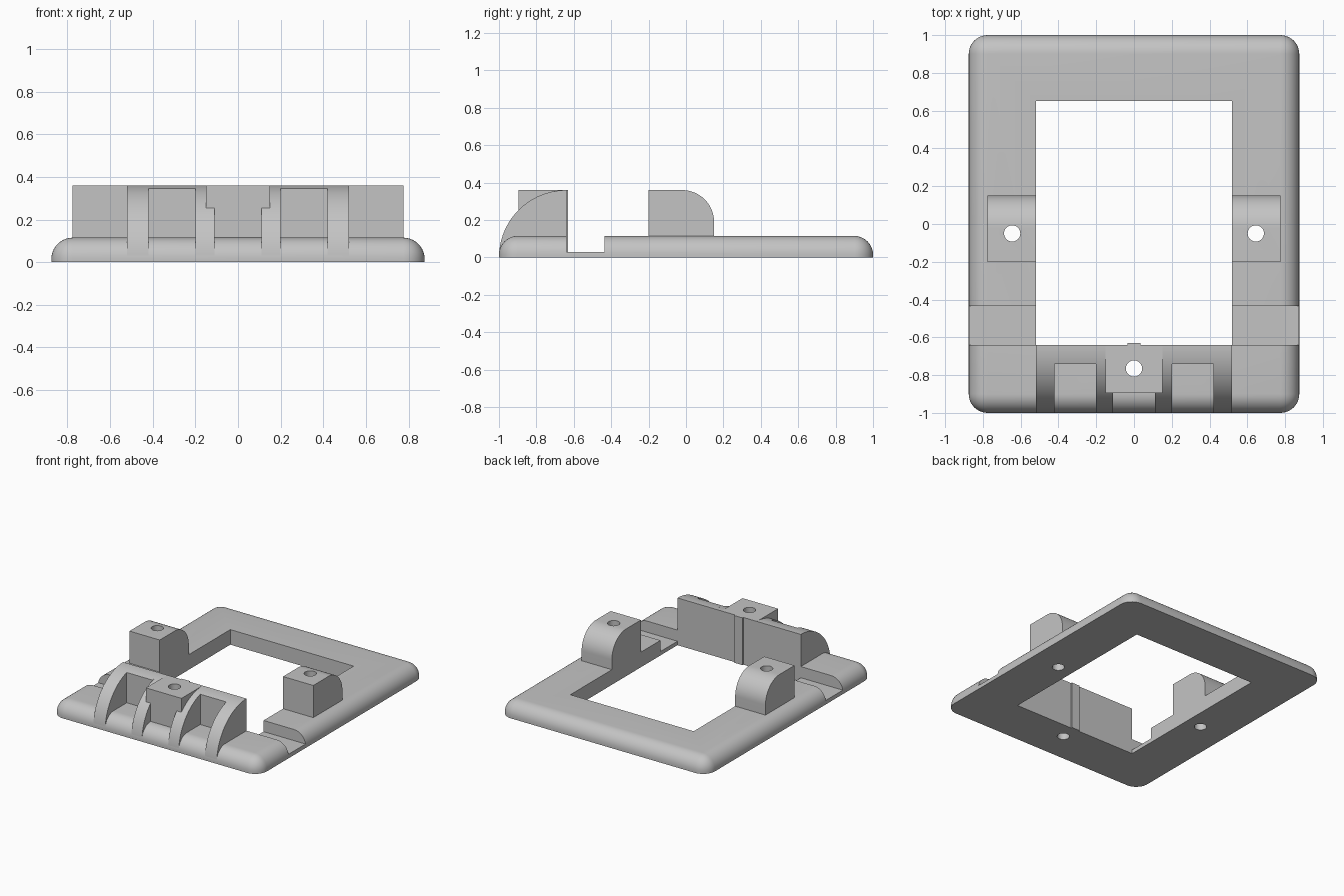
import bpy, bmesh, math
from mathutils import Matrix

cube = bpy.data.objects.get("Cube")
if cube:
    bpy.data.objects.remove(cube, do_unlink=True)

GREY = (0.55, 0.55, 0.55, 1)
grey = bpy.data.materials.new("plain grey")
grey.use_nodes = True
grey.diffuse_color = GREY
grey.node_tree.nodes["Principled BSDF"].inputs["Base Color"].default_value = GREY

HEIGHT, BASE, FILLET = 0.36, 0.115, 0.1
INNER_X, INNER_FRONT, INNER_BACK = 0.52, -0.64, 0.65


def add_object(name, bm):
    bmesh.ops.recalc_face_normals(bm, faces=bm.faces[:])
    mesh = bpy.data.meshes.new(name)
    bm.to_mesh(mesh)
    bm.free()
    mesh.materials.append(grey)
    obj = bpy.data.objects.new(name, mesh)
    bpy.context.collection.objects.link(obj)
    return obj


def box_bm(x0, x1, y0, y1, z0, z1):
    bm = bmesh.new()
    size = Matrix.Diagonal((x1 - x0, y1 - y0, z1 - z0, 1))
    place = Matrix.Translation(((x0 + x1) / 2, (y0 + y1) / 2, (z0 + z1) / 2))
    bmesh.ops.create_cube(bm, size=1, matrix=place @ size)
    return bm


def extrude_x(name, profile, x0, x1):
    """Extrude a closed (y, z) outline from x0 to x1."""
    bm = bmesh.new()
    face = bm.faces.new([bm.verts.new((x0, y, z)) for y, z in profile])
    out = bmesh.ops.extrude_face_region(bm, geom=[face])
    verts = [v for v in out["geom"] if isinstance(v, bmesh.types.BMVert)]
    bmesh.ops.translate(bm, verts=verts, vec=(x1 - x0, 0, 0))
    return add_object(name, bm)


def arc(cy, cz, r, start, end, steps=20):
    angles = [math.radians(start + (end - start) * i / steps) for i in range(steps + 1)]
    return [(cy + r * math.cos(a), cz + r * math.sin(a)) for a in angles]


def cut(obj, cutters):
    bpy.context.view_layer.objects.active = obj
    for cutter in cutters:
        mod = obj.modifiers.new("cut", 'BOOLEAN')
        mod.operation, mod.solver, mod.object = 'DIFFERENCE', 'EXACT', cutter
        bpy.ops.object.modifier_apply(modifier=mod.name)


# Cutters: frame opening, cross channel and screw holes
opening = add_object("opening_cutter", box_bm(-INNER_X, INNER_X, INNER_FRONT, INNER_BACK, -1, 1))
channel = add_object("channel_cutter", box_bm(-1, 1, INNER_FRONT, -0.435, 0.03, 1))
holes = []
for x, y in ((-0.645, -0.05), (0.645, -0.05), (0, -0.765)):
    bm = bmesh.new()
    bmesh.ops.create_cone(bm, cap_ends=True, segments=32, radius1=0.043, radius2=0.043,
                          depth=2, matrix=Matrix.Translation((x, y, 0)))
    holes.append(add_object("hole_cutter", bm))
right_hole, left_hole, front_hole = holes

# Base frame: slab with rounded corners and rounded upper edges
bm = box_bm(-0.875, 0.875, -1, 1, 0, BASE)
rounded = [e for e in bm.edges if any(v.co.z > 0.01 for v in e.verts)]
bmesh.ops.bevel(bm, geom=rounded, offset=FILLET, segments=10, profile=0.5, affect='EDGES')
base = add_object("base_frame", bm)
cut(base, [opening, channel] + holes)
parts = [base]

# Side posts with a rounded back edge
post_profile = [(-0.2, HEIGHT), (-0.2, BASE), (0.15, BASE)] + arc(-0.02, 0.19, 0.17, 0, 90)
for side, sign, hole in (("left", 1, left_hole), ("right", -1, right_hole)):
    post = extrude_x(side + "_post", post_profile, sign * INNER_X, sign * 0.775)
    cut(post, [hole])
    parts.append(post)

# Front ribs: quarter discs
rib_profile = [(INNER_FRONT, 0)] + arc(INNER_FRONT, 0, HEIGHT, 90, 180, 28)
for side, sign in (("left", 1), ("right", -1)):
    parts.append(extrude_x(side + "_outer_rib", rib_profile, sign * 0.42, sign * INNER_X))
    parts.append(extrude_x(side + "_inner_rib", rib_profile, sign * 0.11, sign * 0.2))

# Wall behind the ribs, its top following the same curve
top_end = 90 + math.degrees(math.asin(0.1 / HEIGHT))
wall_profile = [(-0.74, 0), (INNER_FRONT, 0)] + arc(INNER_FRONT, 0, HEIGHT, 90, top_end, 6)
for side, sign in (("left", 1), ("right", -1)):
    parts.append(extrude_x(side + "_wall", wall_profile, sign * 0.2, sign * 0.42))

# Central T-shaped screw block
bm = bmesh.new()
outline = [(-0.11, 0.02), (0.11, 0.02), (0.11, 0.25), (0.15, 0.25),
           (0.15, HEIGHT), (-0.15, HEIGHT), (-0.15, 0.25), (-0.11, 0.25)]
face = bm.faces.new([bm.verts.new((x, -0.895, z)) for x, z in outline])
out = bmesh.ops.extrude_face_region(bm, geom=[face])
bmesh.ops.translate(bm, vec=(0, INNER_FRONT + 0.895, 0),
                    verts=[v for v in out["geom"] if isinstance(v, bmesh.types.BMVert)])
block = add_object("screw_block", bm)
cut(block, [front_hole])
parts.append(block)

# Narrow ridge on the inner side of the wall
parts.append(add_object("back_ridge", box_bm(-0.035, 0.035, INNER_FRONT, -0.63, 0, HEIGHT)))

for cutter in [opening, channel] + holes:
    bpy.data.objects.remove(cutter, do_unlink=True)

bpy.ops.object.select_all(action='DESELECT')
for part in parts:
    part.select_set(True)
bpy.context.view_layer.objects.active = base
bpy.ops.object.shade_smooth_by_angle(angle=math.radians(30))
